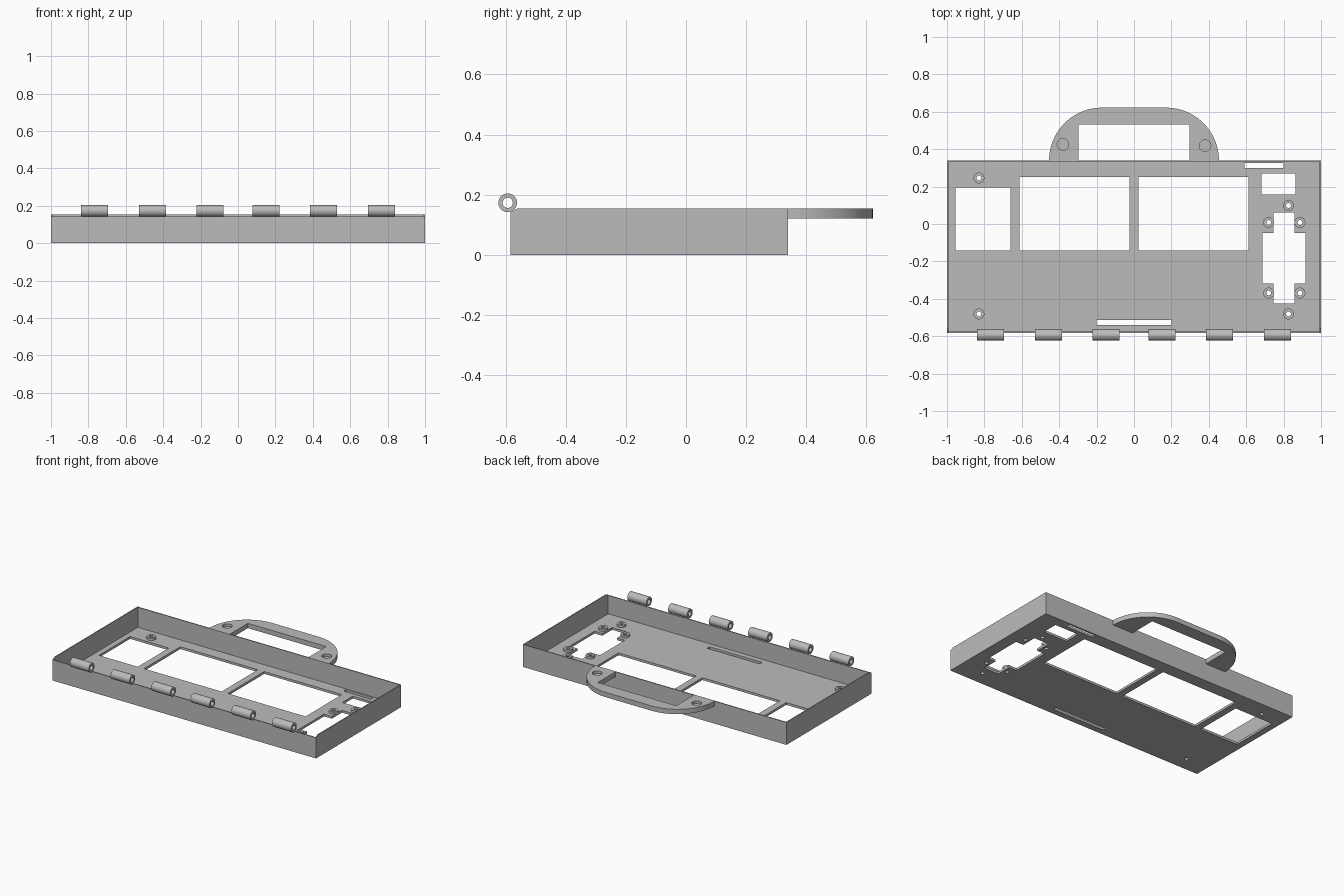
import bpy, math

if "Cube" in bpy.data.objects:
    bpy.data.objects.remove(bpy.data.objects["Cube"])

grey = bpy.data.materials.new("plain_grey")
grey.diffuse_color = (0.5, 0.5, 0.5, 1)
grey.use_nodes = True
grey.node_tree.nodes["Principled BSDF"].inputs["Base Color"].default_value = grey.diffuse_color


def rect(x0, x1, y0, y1):
    return [(x0, y0), (x1, y0), (x1, y1), (x0, y1)]


def circle(cx, cy, r, n=32):
    return [(cx + r * math.cos(2 * math.pi * i / n),
             cy + r * math.sin(2 * math.pi * i / n)) for i in range(n)]


def plate(name, loops, z0, z1, smooth=False):
    """Extrude an outline with holes between two heights."""
    cu = bpy.data.curves.new(name, 'CURVE')
    cu.dimensions = '2D'
    cu.fill_mode = 'BOTH'
    cu.extrude = (z1 - z0) / 2
    for pts in loops:
        sp = cu.splines.new('POLY')
        sp.points.add(len(pts) - 1)
        for p, (x, y) in zip(sp.points, pts):
            p.co = (x, y, 0, 1)
        sp.use_cyclic_u = True
    ob = bpy.data.objects.new(name, cu)
    bpy.context.collection.objects.link(ob)
    bpy.ops.object.select_all(action='DESELECT')
    bpy.context.view_layer.objects.active = ob
    ob.select_set(True)
    bpy.ops.object.convert(target='MESH')
    ob = bpy.context.object
    for v in ob.data.vertices:
        v.co.z += (z0 + z1) / 2
    # weld the caps to the sides
    bpy.ops.object.mode_set(mode='EDIT')
    bpy.ops.mesh.select_all(action='SELECT')
    bpy.ops.mesh.remove_doubles(threshold=0.0001)
    bpy.ops.mesh.normals_make_consistent(inside=False)
    bpy.ops.object.mode_set(mode='OBJECT')
    ob.data.materials.clear()
    ob.data.materials.append(grey)
    if smooth:
        bpy.ops.object.shade_smooth_by_angle(angle=math.radians(35))
    else:
        bpy.ops.object.shade_flat()
    return ob


FRONT, BACK, FLOOR, TOP, WALL = -0.583, 0.34, 0.016, 0.154, 0.007

# floor with windows, slots, socket cut-out and screw holes
screws = [(-0.829, 0.246), (-0.829, -0.481), (0.826, 0.099), (0.826, -0.481),
          (0.72, 0.008), (0.887, 0.008), (0.72, -0.369), (0.887, -0.369)]
socket = [(0.745, -0.425), (0.858, -0.425), (0.858, -0.318), (0.916, -0.318),
          (0.916, -0.048), (0.858, -0.048), (0.858, 0.061), (0.745, 0.061),
          (0.745, -0.048), (0.686, -0.048), (0.686, -0.318), (0.745, -0.318)]
holes = [rect(-0.955, -0.661, -0.142, 0.195), rect(-0.613, -0.025, -0.142, 0.251),
         rect(0.023, 0.612, -0.142, 0.251), rect(0.681, 0.863, 0.158, 0.27),
         rect(0.59, 0.799, 0.299, 0.326), rect(-0.2, 0.2, -0.54, -0.513), socket]
holes += [circle(x, y, 0.013, 20) for x, y in screws]
plate("floor", [rect(-1, 1, FRONT, BACK)] + holes, 0, FLOOR)

# walls, with the front edge lowered and the side walls sloping down to it
s = -0.56
outer = [(-1, FRONT), (1, FRONT), (1, s), (1, BACK), (-1, BACK), (-1, s)]
a, f, b = 1 - WALL, FRONT + WALL, BACK - WALL
inner = [(-a, f), (a, f), (a, s), (a, b), (-a, b), (-a, s)]
walls = plate("walls", [outer, inner], FLOOR, TOP)
for v in walls.data.vertices:
    if v.co.z > 0.1 and v.co.y < -0.57:
        v.co.z = 0.142

# screw bosses
for x, y in screws:
    plate("screw_boss", [circle(x, y, 0.029), circle(x, y, 0.013, 20)],
          FLOOR, FLOOR + 0.016, True)

# hinge tubes along the front edge
for x in (-0.767, -0.458, -0.149, 0.149, 0.458, 0.767):
    tube = plate("hinge_tube", [circle(0, 0, 0.031), circle(0, 0, 0.017)],
                 -0.072, 0.072, True)
    tube.rotation_euler = (0, math.pi / 2, 0)
    tube.location = (x, -0.593, 0.173)

# carrying handle
R, cx = 0.282, 0.172
arc = [(cx + R * math.cos(t * math.pi / 48), BACK + R * math.sin(t * math.pi / 48))
       for t in range(25)]
outline = arc + [(-x, y) for x, y in reversed(arc)]
outline += [(-0.297, BACK), (-0.297, 0.531), (0.297, 0.531), (0.297, BACK)]
handle = plate("handle", [outline], 0.121, 0.154)

# blind round recesses in the handle
for x, y in ((-0.38, 0.426), (0.38, 0.419)):
    cutter = plate("recess_cutter", [circle(x, y, 0.031)], 0.136, 0.2)
    cutter.hide_render = True
    mod = handle.modifiers.new("recess", 'BOOLEAN')
    mod.operation = 'DIFFERENCE'
    mod.object = cutter
    bpy.context.view_layer.objects.active = handle
    bpy.ops.object.modifier_apply(modifier=mod.name)
    bpy.data.objects.remove(cutter)
bpy.ops.object.select_all(action='DESELECT')
handle.select_set(True)
bpy.context.view_layer.objects.active = handle
bpy.ops.object.shade_smooth_by_angle(angle=math.radians(35))
